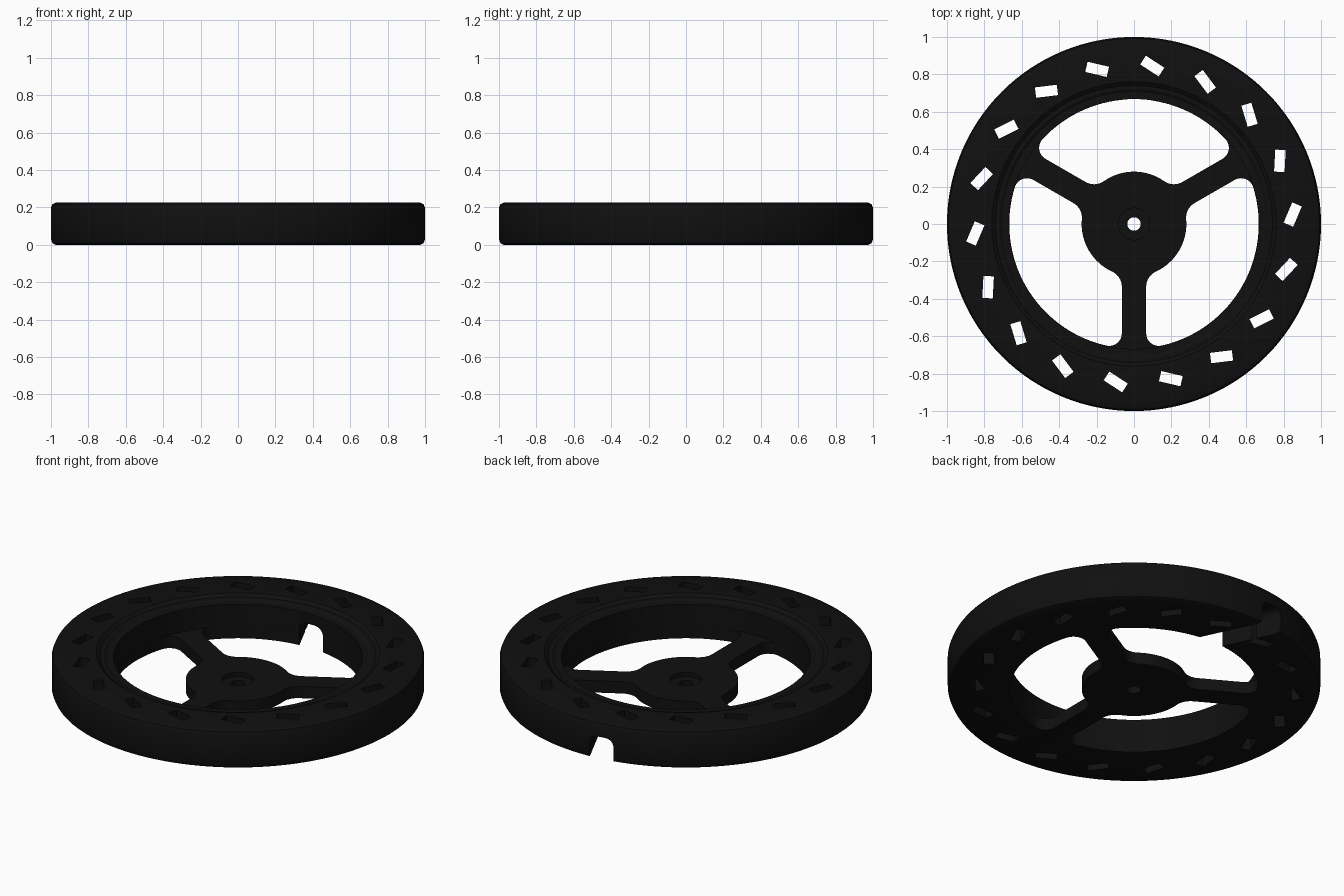
import bpy, bmesh, math
from mathutils import Matrix, Vector

if "Cube" in bpy.data.objects:
    bpy.data.objects.remove(bpy.data.objects["Cube"])

SEG = 128
black = bpy.data.materials.new("matte black")
black.diffuse_color = (0.005, 0.005, 0.005, 1)
black.use_nodes = True
black.node_tree.nodes["Principled BSDF"].inputs["Base Color"].default_value = black.diffuse_color


def finish(name, bm):
    bmesh.ops.recalc_face_normals(bm, faces=bm.faces)
    mesh = bpy.data.meshes.new(name)
    bm.to_mesh(mesh)
    bm.free()
    ob = bpy.data.objects.new(name, mesh)
    bpy.context.collection.objects.link(ob)
    mesh.materials.append(black)
    return ob


def prism(bm, points, depth, matrix):
    """Extrude a flat outline along its local z, then place it."""
    face = bm.faces.new([bm.verts.new((x, y, 0)) for x, y in points])
    new = bmesh.ops.extrude_face_region(bm, geom=[face])["geom"]
    top = [v for v in new if isinstance(v, bmesh.types.BMVert)]
    bmesh.ops.translate(bm, verts=top, vec=(0, 0, depth))
    bmesh.ops.transform(bm, matrix=matrix, verts=top + list(face.verts))


def arc(cx, cy, r, a0, a1, n):
    return [(cx + r * math.cos(a0 + (a1 - a0) * i / n),
             cy + r * math.sin(a0 + (a1 - a0) * i / n)) for i in range(n + 1)]


def opening_outline(hub=0.28, rim=0.667, half=0.065, f=0.09, g=0.068):
    """Rounded opening between two spokes, symmetric about the +y axis."""
    axis = math.radians(30)
    # half outline in a frame whose x axis is the spoke axis
    ah = math.asin((half + f) / (hub + f))
    ar = math.asin((half + g) / (rim - g))
    mid = math.radians(60)
    pts = arc(0, 0, hub, mid, ah, 8)
    pts += arc((hub + f) * math.cos(ah), half + f, f, ah + math.pi, math.pi * 1.5, 8)[1:]
    pts += arc((rim - g) * math.cos(ar), half + g, g, -math.pi / 2, ar, 8)
    pts += arc(0, 0, rim, ar, mid, 16)[1:]
    c, s = math.cos(axis), math.sin(axis)
    right = [(x * c - y * s, x * s + y * c) for x, y in pts]
    left = [(-x, y) for x, y in reversed(right[1:-1])]
    return right + left


# Wheel: rim, web and hub turned from one cross-section
profile = [(0.036, 0), (0.975, 0), (0.992, 0.008), (1, 0.028), (1, 0.197), (0.992, 0.217),
           (0.975, 0.225), (0.76, 0.225), (0.74, 0.21), (0.72, 0.21), (0.705, 0.2),
           (0.668, 0.2), (0.668, 0.07), (0.085, 0.07), (0.085, 0.045), (0.036, 0.045)]
bm = bmesh.new()
rings = [[bm.verts.new((r * math.cos(2 * math.pi * i / SEG), r * math.sin(2 * math.pi * i / SEG), z))
          for i in range(SEG)] for r, z in profile]
for k in range(len(rings)):
    a, b = rings[k], rings[(k + 1) % len(rings)]
    for i in range(SEG):
        j = (i + 1) % SEG
        bm.faces.new((a[i], a[j], b[j], b[i]))
wheel = finish("wheel", bm)

# Three openings that leave the spokes
bm = bmesh.new()
for k in range(3):
    prism(bm, opening_outline(), 0.2,
          Matrix.Rotation(math.radians(120 * k), 4, 'Z') @ Matrix.Translation((0, 0, -0.08)))
openings = finish("spoke_opening_cutter", bm)

# Eighteen slanted windows through the rim
bm = bmesh.new()
w, h = 0.059, 0.028
for k in range(18):
    place = (Matrix.Rotation(math.radians(3.4 + 20 * k), 4, 'Z')
             @ Matrix.Translation((0.85, 0, -0.1)) @ Matrix.Rotation(math.radians(63.5), 4, 'Z'))
    prism(bm, [(-w, -h), (w, -h), (w, h), (-w, h)], 0.5, place)
windows = finish("rim_window_cutter", bm)

# Slanted round-topped notch through the underside of the rim
d = Vector((math.cos(math.radians(115)), math.sin(math.radians(115)), 0))
n = Vector((d.y, -d.x, 0))
half, top, r = 0.07, 0.14, 0.045
outline = ([(-half, -0.1), (half, -0.1)]
           + arc(half - r, top - r, r, 0, math.pi / 2, 6)
           + arc(r - half, top - r, r, math.pi / 2, math.pi, 6))
frame = Matrix((n, Vector((0, 0, 1)), d)).transposed().to_4x4()
bm = bmesh.new()
prism(bm, outline, 0.7, Matrix.Translation(n * 0.294 + d * 0.5) @ frame)
notch = finish("notch_cutter", bm)

bpy.context.view_layer.objects.active = wheel
wheel.select_set(True)
for cutter in (openings, windows, notch):
    cutter.hide_render = True
    mod = wheel.modifiers.new(cutter.name, 'BOOLEAN')
    mod.operation = 'DIFFERENCE'
    mod.solver = 'EXACT'
    mod.object = cutter
    bpy.ops.object.modifier_apply(modifier=mod.name)
    bpy.data.objects.remove(cutter)
bpy.ops.object.shade_smooth_by_angle(angle=math.radians(30))
